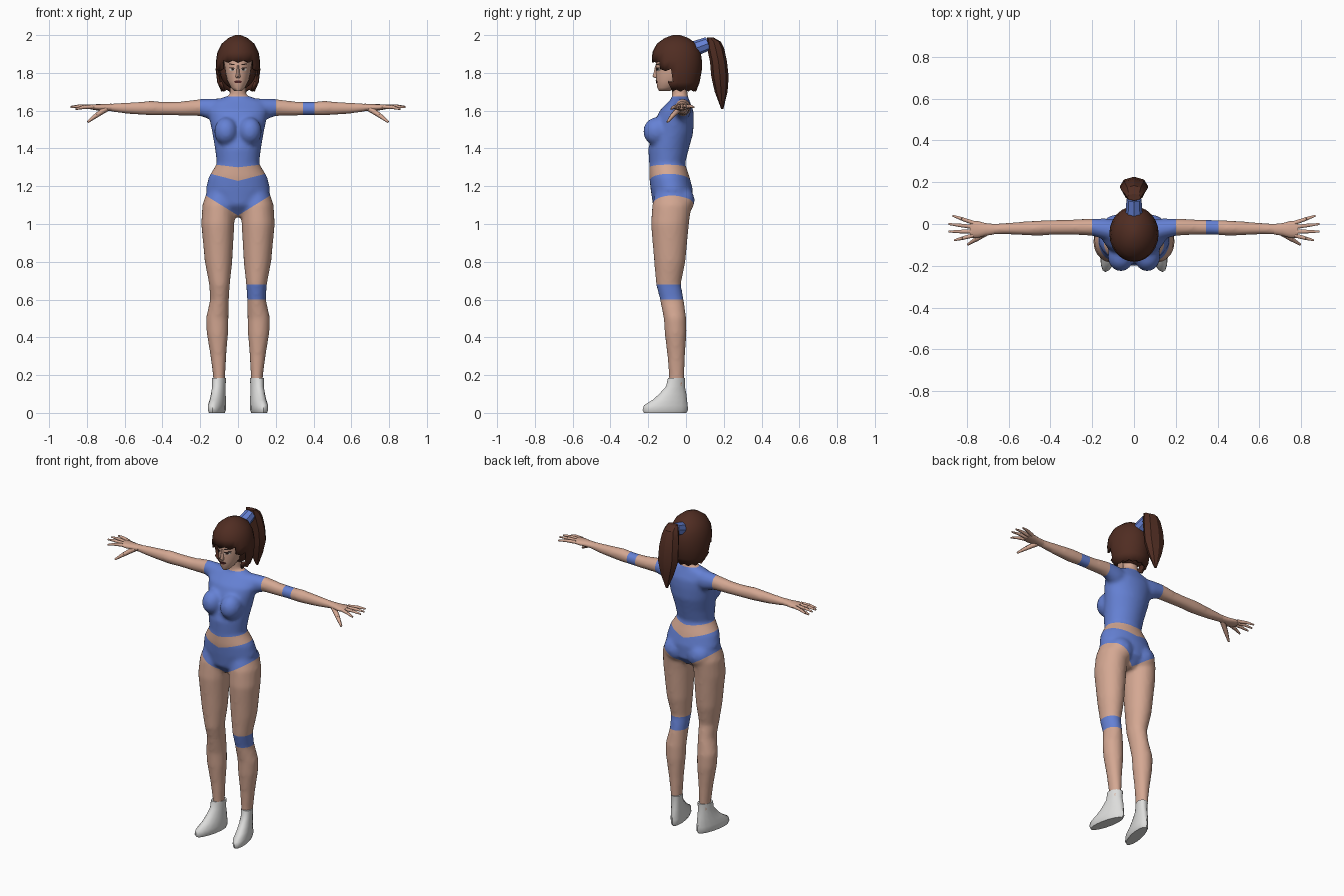
import bpy, bmesh
from math import sin, cos, pi, radians
from mathutils import Vector, Matrix
from mathutils.bvhtree import BVHTree

if "Cube" in bpy.data.objects:
    bpy.data.objects.remove(bpy.data.objects["Cube"])


def material(name, rgb):
    m = bpy.data.materials.new(name)
    m.use_nodes = True
    m.diffuse_color = (*rgb, 1)
    bsdf = m.node_tree.nodes["Principled BSDF"]
    bsdf.inputs["Base Color"].default_value = (*rgb, 1)
    bsdf.inputs["Roughness"].default_value = 0.8
    return m


skin = material("skin", (0.66, 0.39, 0.29))
blue = material("blue_cloth", (0.13, 0.22, 0.66))
brown = material("brown_hair", (0.08, 0.026, 0.016))
white = material("white_shoe", (0.72, 0.72, 0.71))
dark = material("dark_eye", (0.03, 0.015, 0.012))
lip = material("dark_lip", (0.09, 0.02, 0.02))
eye_white = material("eye_white", (0.7, 0.66, 0.62))


def finish(name, bm, mats, angle=60):
    """Turn a bmesh into a shaded object."""
    bmesh.ops.recalc_face_normals(bm, faces=bm.faces)
    mesh = bpy.data.meshes.new(name)
    bm.to_mesh(mesh)
    bm.free()
    obj = bpy.data.objects.new(name, mesh)
    bpy.context.collection.objects.link(obj)
    for m in mats:
        mesh.materials.append(m)
    bpy.ops.object.select_all(action='DESELECT')
    obj.select_set(True)
    bpy.context.view_layer.objects.active = obj
    bpy.ops.object.shade_smooth_by_angle(angle=radians(angle))
    return obj


def loft(bm, rings, n=20, side=1, along_x=False):
    """Skin ellipses (height, centre a, centre b, radius a, radius b)."""
    loops = []
    for h, ca, cb, ra, rb in rings:
        loop = []
        for i in range(n):
            t = 2 * pi * i / n
            a, b = ca + ra * sin(t), cb - rb * cos(t)
            co = (h * side, a, b) if along_x else (a * side, b, h)
            loop.append(bm.verts.new(co))
        loops.append(loop)
    for lo, hi in zip(loops, loops[1:]):
        for i in range(n):
            j = (i + 1) % n
            bm.faces.new((lo[i], lo[j], hi[j], hi[i]))
    bm.faces.new(loops[0])
    bm.faces.new(loops[-1])
    return loops


def ball(bm, centre, radii):
    mat = Matrix.Translation(centre) @ Matrix.Diagonal((*radii, 1))
    bmesh.ops.create_uvsphere(bm, u_segments=20, v_segments=12, radius=1, matrix=mat)


def tube(bm, p, q, r0, r1, n=6):
    p, q = Vector(p), Vector(q)
    d = q - p
    mat = Matrix.Translation((p + q) / 2) @ d.to_track_quat('Z', 'Y').to_matrix().to_4x4()
    bmesh.ops.create_cone(bm, cap_ends=True, segments=n, radius1=r0, radius2=r1,
                          depth=d.length, matrix=mat)


# Body volumes: torso, neck, bust, seat, legs and arms
bm = bmesh.new()
loft(bm, [(1.04, 0, -.07, .04, .05), (1.1, 0, -.07, .14, .105), (1.18, 0, -.075, .172, .112),
          (1.25, 0, -.088, .155, .107), (1.32, 0, -.1, .112, .095), (1.4, 0, -.092, .122, .108),
          (1.48, 0, -.07, .136, .108), (1.55, 0, -.06, .15, .102), (1.6, 0, -.05, .16, .09),
          (1.65, 0, -.035, .14, .055), (1.675, 0, -.03, .065, .04)], 28)
loft(bm, [(1.6, 0, -.02, .05, .045), (1.68, 0, -.032, .044, .042), (1.78, 0, -.04, .042, .042)])
for s in (1, -1):
    ball(bm, (s * .063, -.155, 1.49), (.063, .072, .075))
    ball(bm, (s * .08, -.022, 1.125), (.078, .068, .075))
    loft(bm, [(.12, .1, -.05, .03, .038), (.2, .1, -.05, .033, .041), (.3, .104, -.052, .042, .047),
              (.42, .109, -.055, .057, .058), (.5, .11, -.058, .06, .06), (.6, .098, -.075, .05, .063),
              (.68, .098, -.093, .055, .066), (.8, .103, -.086, .073, .083),
              (1, .107, -.085, .088, .101), (1.1, .103, -.075, .086, .104),
              (1.2, .085, -.075, .07, .08)], side=s)
    loft(bm, [(.06, -.04, 1.6, .06, .065), (.13, -.025, 1.605, .052, .06), (.2, -.015, 1.617, .041, .045),
              (.3, -.015, 1.611, .037, .038), (.38, -.016, 1.611, .036, .036),
              (.46, -.02, 1.613, .037, .039), (.6, -.022, 1.613, .029, .029),
              (.68, -.025, 1.617, .026, .021), (.71, -.025, 1.617, .027, .018)], side=s, along_x=True)
body = finish("body", bm, [skin, blue])

# Fuse the volumes into one soft skin
remesh = body.modifiers.new("fuse", 'REMESH')
remesh.mode = 'VOXEL'
remesh.voxel_size = 0.011
soften = body.modifiers.new("soften", 'SMOOTH')
soften.factor = 0.5
soften.iterations = 7
fused = body.evaluated_get(bpy.context.evaluated_depsgraph_get())
bm = bmesh.new()
bm.from_mesh(fused.to_mesh())
bpy.data.objects.remove(body)

# Cut clothing borders into the skin, then colour each region
cuts = [((0, 0, z), (0, 0, 1)) for z in (.6, .68, 1.674)]
cuts += [((x, 0, 0), (1, 0, 0)) for x in (-.2, .2, .345, .405)]
for start, slope in ((1.3, .12), (1.228, .26), (1.045, .62)):
    cuts += [((0, 0, start), (s * -slope, 0, 1)) for s in (1, -1)]
for co, no in cuts:
    geom = bm.verts[:] + bm.edges[:] + bm.faces[:]
    bmesh.ops.bisect_plane(bm, geom=geom, dist=1e-5, plane_co=co, plane_no=no)
for f in bm.faces:
    c = f.calc_center_median()
    x = abs(c.x)
    shirt = x < .2 and 1.3 + .12 * x < c.z < 1.674
    shorts = 1.045 + .62 * x < c.z < 1.228 + .26 * x
    knee_band = c.x > 0 and .6 < c.z < .68
    arm_band = .345 < c.x < .405 and c.z > 1.5
    f.material_index = int(shirt or shorts or knee_band or arm_band)
finish("body", bm, [skin, blue], 80)

# Hands with four fingers and a thumb
fingers = [(-.055, (.86, -.078, 1.608)), (-.036, (.887, -.036, 1.618)),
           (-.014, (.887, 0, 1.62)), (.006, (.868, .04, 1.618))]
for s, label in ((1, "left"), (-1, "right")):
    bm = bmesh.new()
    loft(bm, [(.67, -.025, 1.617, .025, .02), (.71, -.026, 1.617, .03, .018),
              (.75, -.026, 1.618, .041, .016), (.785, -.025, 1.62, .04, .012)],
         12, s, True)
    for y, tip in fingers:
        root = Vector((s * .77, y, 1.621))
        end = Vector((s * tip[0], tip[1], tip[2]))
        mid = root.lerp(end, .55) + Vector((0, 0, .004))
        tube(bm, root, mid, .0115, .0095)
        tube(bm, mid, end, .0095, .005)
    tube(bm, (s * .695, -.035, 1.612), (s * .75, -.07, 1.575), .017, .013)
    tube(bm, (s * .75, -.07, 1.575), (s * .795, -.098, 1.54), .013, .006)
    finish(label + "_hand", bm, [skin])

    # Ankle shoes, toes turned slightly out
    bm = bmesh.new()
    loft(bm, [(0, .1, -.11, .036, .112), (.015, .1, -.11, .042, .12), (.04, .1, -.107, .042, .116),
              (.07, .1, -.085, .039, .09), (.1, .1, -.07, .036, .072), (.14, .1, -.056, .034, .05),
              (.185, .1, -.05, .036, .045)], 16, s)
    for v in bm.verts:
        v.co.x -= s * .2 * (v.co.y + .05)
    finish(label + "_shoe", bm, [white], 50)

# Head with nose
bm = bmesh.new()
loft(bm, [(1.703, 0, -.115, .018, .028), (1.722, 0, -.105, .037, .047), (1.76, 0, -.08, .057, .078),
          (1.8, 0, -.065, .066, .095), (1.85, 0, -.055, .074, .105), (1.92, 0, -.05, .07, .1),
          (1.965, 0, -.05, .04, .06)], 24)
face_tree = BVHTree.FromBMesh(bm)
loft(bm, [(1.772, 0, -.153, .01, .012), (1.782, 0, -.157, .013, .021),
          (1.8, 0, -.157, .009, .014), (1.84, 0, -.155, .006, .008)], 8)
finish("head", bm, [skin])


def plate(name, x, z, w, h, mat, lift, tilt=0):
    """Thin almond shape laid on the face."""
    bm = bmesh.new()
    loop = []
    for i in range(10):
        t = 2 * pi * i / 10
        px = x + w * cos(t)
        pz = z + h * sin(t) + tilt * cos(t)
        hit = face_tree.ray_cast(Vector((px, -1, pz)), Vector((0, 1, 0)))[0]
        loop.append(bm.verts.new((px, hit.y - lift, pz)))
    front = bm.faces.new(loop)
    base = bmesh.ops.extrude_face_region(bm, geom=[front])
    for v in base["geom"]:
        if isinstance(v, bmesh.types.BMVert):
            v.co.y += .004
    finish(name, bm, [mat], 30)


plate("mouth", 0, 1.753, .021, .008, lip, .004)
for s, label in ((1, "left"), (-1, "right")):
    plate(label + "_eye", s * .03, 1.818, .015, .0075, eye_white, .003)
    plate(label + "_iris", s * .029, 1.818, .007, .007, dark, .0045)
    plate(label + "_lash", s * .031, 1.826, .017, .003, dark, .005, s * .002)
    plate(label + "_brow", s * .032, 1.845, .018, .003, dark, .004, s * .003)

# Bobbed hair shell, open around the face
bm = bmesh.new()
n = 24
loops = loft(bm, [(1.705, 0, -.03, .088, .083), (1.75, 0, -.04, .11, .112), (1.815, 0, -.046, .118, .13),
                  (1.86, 0, -.048, .117, .133), (1.91, 0, -.05, .109, .128), (1.955, 0, -.05, .086, .104),
                  (1.985, 0, -.05, .05, .062), (2, 0, -.05, .015, .02)], n)
for ring in (loops[0], loops[2], loops[3]):
    for i, v in enumerate(ring):
        front = min(i, n - i) < 6
        if front or ring is loops[0]:
            v.co.z += .007 if i % 2 else -.005
gap = []
for f in bm.faces:
    c = f.calc_center_median()
    near = c.y + .048 < -.13 * cos(radians(45))
    side = c.y + .048 < -.13 * cos(radians(75))
    if len(f.verts) > 4 and c.z < 1.8 or near and c.z < 1.85 or side and c.z < 1.81:
        gap.append(f)
bmesh.ops.delete(bm, geom=gap, context='FACES')
hair = finish("hair", bm, [brown], 35)
shell = hair.modifiers.new("thickness", 'SOLIDIFY')
shell.thickness = .012
shell.offset = -1

bm = bmesh.new()
ball(bm, (0, -.015, 1.815), (.096, .082, .105))
finish("hair_underside", bm, [brown])

# Ponytail and its tie
bm = bmesh.new()
tube(bm, (0, .05, 1.93), (0, .118, 1.955), .04, .036, 8)
finish("hair_tie", bm, [blue], 30)
bm = bmesh.new()
loft(bm, [(1.61, 0, .192, .008, .006), (1.7, 0, .186, .045, .034), (1.78, 0, .18, .068, .046),
          (1.86, 0, .172, .066, .045), (1.93, 0, .157, .056, .045), (1.965, 0, .147, .045, .038),
          (1.988, 0, .128, .034, .016)], 8)
finish("ponytail", bm, [brown], 30)
